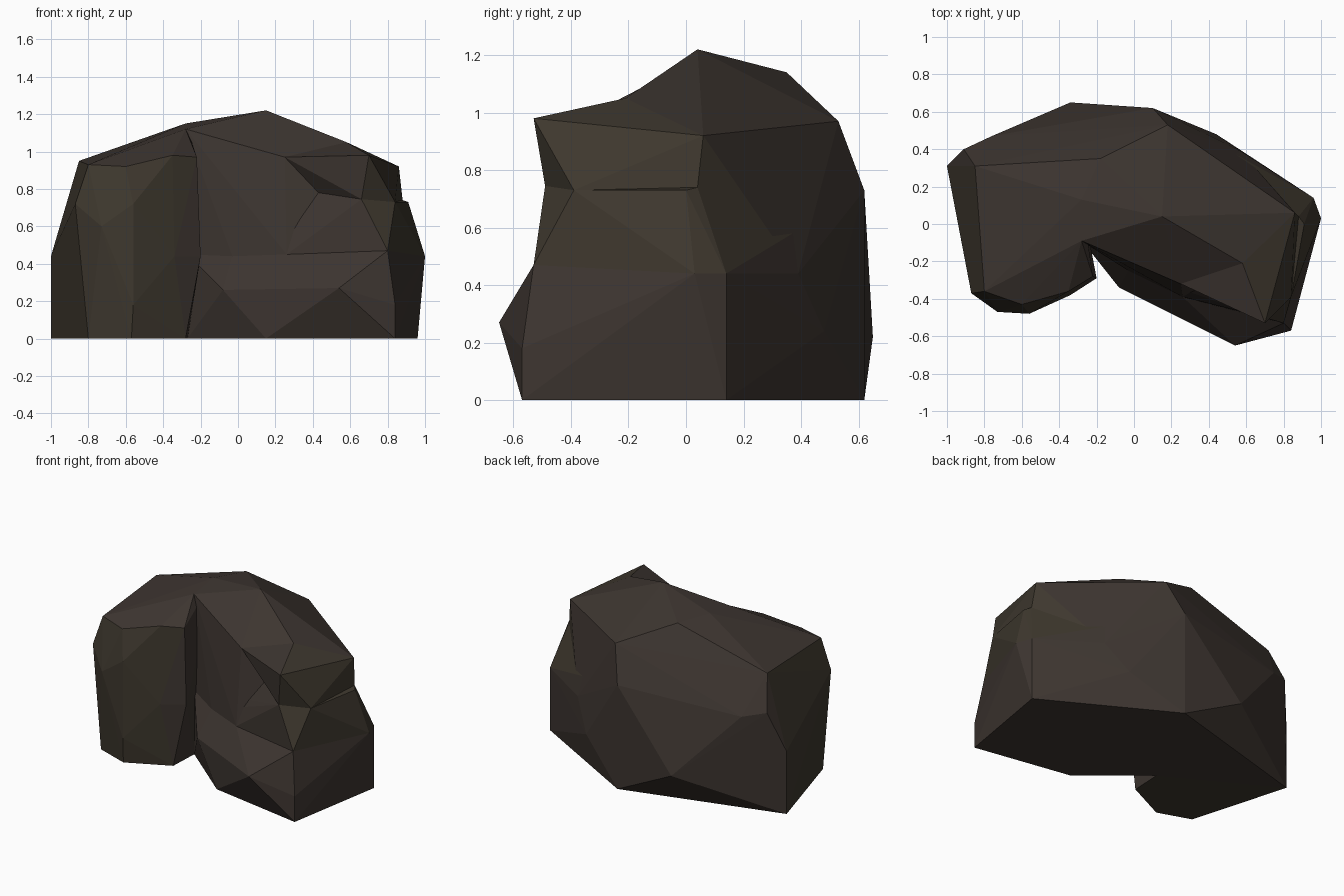
import bpy, bmesh

if "Cube" in bpy.data.objects:
    bpy.data.objects.remove(bpy.data.objects["Cube"])

# Flat stone colours
def material(name, rgb):
    m = bpy.data.materials.new(name)
    m.diffuse_color = (*rgb, 1)
    m.use_nodes = True
    m.node_tree.nodes["Principled BSDF"].inputs["Base Color"].default_value = m.diffuse_color
    return m

warm = material("warm_dark_stone", (0.047, 0.036, 0.030))
olive = material("olive_dark_stone", (0.048, 0.039, 0.027))

def column(x, y, *heights):
    return [(x, y, z) for z in heights]

def chunk(name, points):
    """Faceted boulder chunk: the convex skin over its corner points."""
    bm = bmesh.new()
    for p in points:
        bm.verts.new(p)
    hull = bmesh.ops.convex_hull(bm, input=bm.verts[:])
    loose = {g for g in hull["geom_interior"] + hull["geom_unused"]
             if isinstance(g, bmesh.types.BMVert)}
    bmesh.ops.delete(bm, geom=list(loose), context='VERTS')
    bmesh.ops.recalc_face_normals(bm, faces=bm.faces[:])
    me = bpy.data.meshes.new(name)
    bm.to_mesh(me)
    bm.free()
    ob = bpy.data.objects.new(name, me)
    bpy.context.collection.objects.link(ob)
    return ob

# Corners shared between chunks
cleft_base = column(-.27, -.10, 0, .45)
cleft_top = [(-.28, -.09, 1.12), (-.28, .13, 1.15)]
cleft = cleft_base + cleft_top
left_end = column(-1, .31, 0, .44) + [(-.91, .40, .72), (-.85, .31, .95)]
back_corner = column(.10, .62, 0, .73) + [(.18, .53, .97)]
peak = [(.15, .04, 1.22)]
ledge_ring = [(-.03, -.25, .44), (.26, -.39, .45), (.80, -.53, .47),
              (1, .03, .44), (.96, .14, .44), (.57, .39, .44)]
waist_ring = [(.43, -.32, .78), (.84, -.39, .73), (.88, .04, .74)]
waist_front = [(.66, -.49, .745)]
roof_edge = [(.25, -.32, .97), (.58, -.21, 1.05), (.86, .06, .92)]

# Left lobe, a rounded pillar in front of the cleft
left_lobe = chunk("left_lobe", cleft + left_end
    + column(-.80, -.38, 0) + column(-.82, -.38, .44) + column(-.87, -.37, .72) + [(-.80, -.36, .93)]
    + column(-.57, -.46, 0) + column(-.56, -.48, .18, .72) + [(-.60, -.43, .92)]
    + column(-.73, -.47, .6)
    + column(-.28, -.32, 0) + column(-.34, -.38, .44) + [(-.35, -.36, .98)]
    + column(-.20, -.29, .44) + [(-.22, -.28, .97)])

# Back body joining the lobes, with a low bulge behind
back_body = chunk("back_body", cleft + left_end + back_corner + peak
    + [(-.34, .65, .22), (-.75, .41, .2), (-.76, .47, .68), (-.18, .35, 1.14)])

# Right lobe base, with its jutting ledge
rock = chunk("rock", cleft_base + back_corner[:2] + ledge_ring
    + column(.84, -.57, 0, .18) + column(.96, .14, 0) + column(.44, .48, .24)
    + column(.15, -.45, 0, .23) + [(-.08, -.34, .26), (.54, -.65, .27)])

# Right lobe waist, drawn in above the ledge
waist = chunk("waist", cleft_base[1:] + column(-.1, .1, .74) + column(.1, .62, .4, .73)
    + ledge_ring + waist_ring + waist_front + [(.91, .0, .73)])

# Right lobe shoulder under the peak
shoulder = chunk("shoulder", column(-.27, -.10, .45) + cleft_top + back_corner[1:] + peak
    + waist_ring[::2] + roof_edge + [(.57, .39, .44), (.5, 0, .5)] + ledge_ring[:2])

# Brow overhanging the right front
brow = chunk("brow", waist_ring + waist_front + roof_edge + [(.70, -.53, .98), (.45, 0, .7)])

# Fuse the chunks into one rock
bpy.context.view_layer.objects.active = rock
for part in (waist, shoulder, brow, back_body, left_lobe):
    mod = rock.modifiers.new("fuse", 'BOOLEAN')
    mod.operation = 'UNION'
    mod.solver = 'EXACT'
    mod.object = part
    bpy.ops.object.modifier_apply(modifier=mod.name)
    bpy.data.objects.remove(part)

# Olive tint on the left pillar and the upper right flank
rock.data.materials.clear()
rock.data.materials.append(warm)
rock.data.materials.append(olive)
for f in rock.data.polygons:
    f.use_smooth = False
    c = f.center
    f.material_index = 1 if (c.x < -.3 and c.y < .2 and c.z < .9) or (c.x > .7 and c.z > .5) else 0
